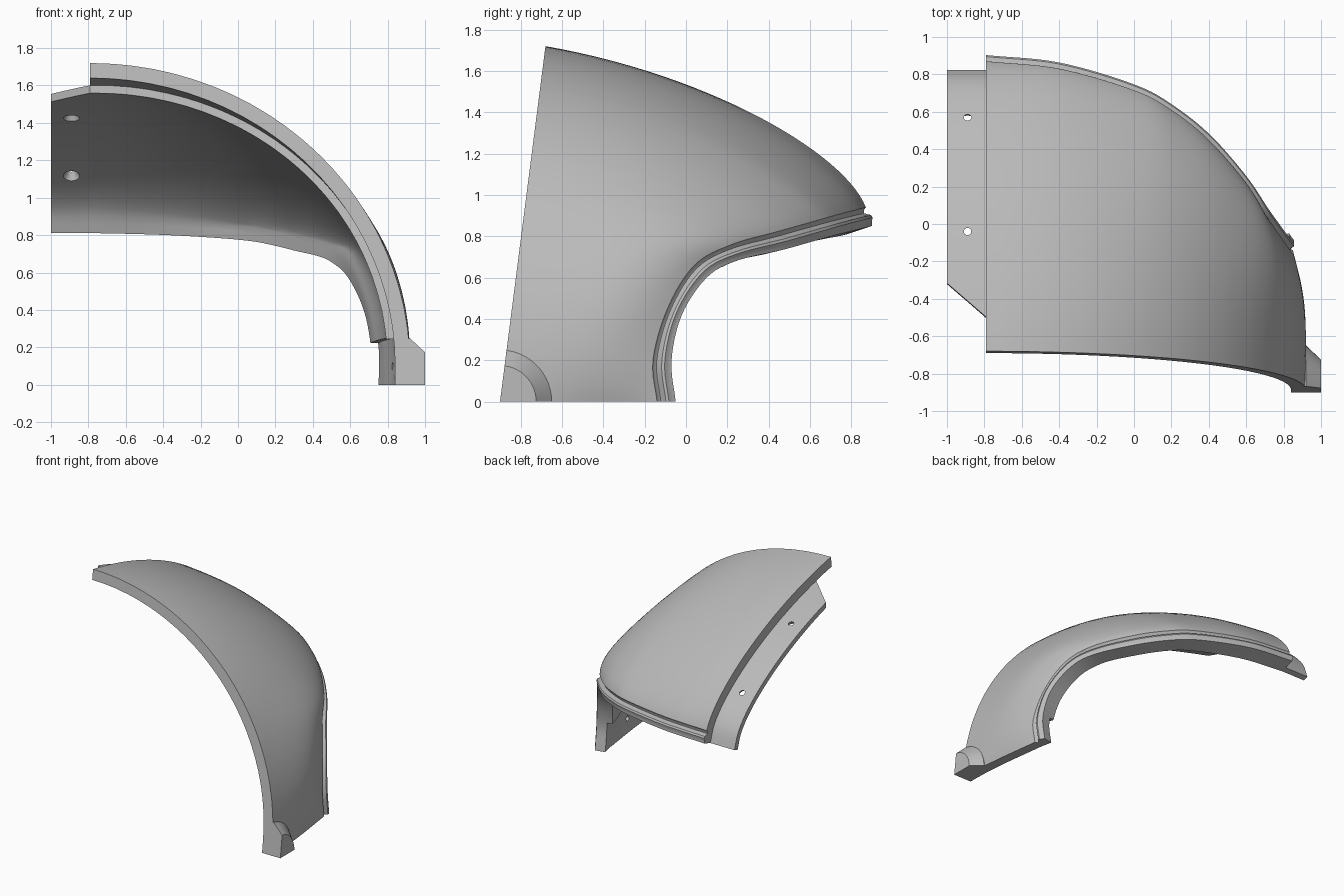
import bpy
import bmesh
from math import sin, cos, pi, radians
from mathutils import Vector

cube = bpy.data.objects.get("Cube")
if cube:
    bpy.data.objects.remove(cube)

grey = bpy.data.materials.new("light_grey")
grey.use_nodes = True
grey.diffuse_color = (0.5, 0.5, 0.5, 1)
grey.node_tree.nodes["Principled BSDF"].inputs["Base Color"].default_value = (0.5, 0.5, 0.5, 1)

CUT = -0.79          # plane where the shell is cut lengthwise
ROWS, COLS = 64, 28


def smooth_path(pts, steps=10):
    """Catmull-Rom curve through the points."""
    p = [Vector(q) for q in pts]
    p = [2 * p[0] - p[1]] + p + [2 * p[-1] - p[-2]]
    out = []
    for a, b, c, d in zip(p, p[1:], p[2:], p[3:]):
        for i in range(steps):
            t = i / steps
            out.append(0.5 * (2 * b + (c - a) * t + (2 * a - 5 * b + 4 * c - d) * t ** 2
                              + (3 * b - a - 3 * c + d) * t ** 3))
    return out + [p[-2]]


def resample(path, n, start=0.0):
    """n + 1 points evenly spaced by length, beginning at a fraction."""
    length = [0.0]
    for a, b in zip(path, path[1:]):
        length.append(length[-1] + (b - a).length)
    out, k = [], 0
    for i in range(n + 1):
        s = length[-1] * (start + (1 - start) * i / n)
        while k < len(path) - 2 and length[k + 1] < s:
            k += 1
        f = (s - length[k]) / max(length[k + 1] - length[k], 1e-9)
        out.append(path[k].lerp(path[k + 1], f))
    return out


def front_y(z):
    return -0.9 + 0.22 * z / 1.72


def offset(grid, dist):
    """Move a grid inward, keeping its borders on the cut, floor and front planes."""
    out = []
    for i, row in enumerate(grid):
        new = []
        for j, p in enumerate(row):
            du = grid[min(i + 1, len(grid) - 1)][j] - grid[max(i - 1, 0)][j]
            dv = row[min(j + 1, len(row) - 1)] - row[max(j - 1, 0)]
            n = du.cross(dv).normalized()
            if n.dot(Vector((p.x + 0.8, 0.3, p.z + 0.2))) < 0:
                n = -n
            if i == 0:
                n.x = 0
            if i == len(grid) - 1:
                n.z = 0
            if j == 0:
                n.y = 0
            q = p - n.normalized() * dist
            if j == 0:
                q.y += front_y(q.z) - front_y(p.z)
            new.append(q)
        out.append(new)
    return out


def finish(bm, name):
    bmesh.ops.recalc_face_normals(bm, faces=bm.faces)
    mesh = bpy.data.meshes.new(name)
    bm.to_mesh(mesh)
    bm.free()
    ob = bpy.data.objects.new(name, mesh)
    bpy.context.collection.objects.link(ob)
    mesh.materials.append(grey)
    return ob


def slab(name, outer, inner):
    """Closed solid between two grids of equal size."""
    bm = bmesh.new()
    a, b = ([[bm.verts.new(p) for p in row] for row in g] for g in (outer, inner))
    m, n = len(a), len(a[0])
    for g in (a, b):
        for i in range(m - 1):
            for j in range(n - 1):
                bm.faces.new((g[i][j], g[i + 1][j], g[i + 1][j + 1], g[i][j + 1]))
    ring = ([(i, 0) for i in range(m)] + [(m - 1, j) for j in range(1, n)]
            + [(i, n - 1) for i in range(m - 2, -1, -1)] + [(0, j) for j in range(n - 2, 0, -1)])
    for (i, j), (k, l) in zip(ring, ring[1:] + ring[:1]):
        bm.faces.new((a[i][j], a[k][l], b[k][l], b[i][j]))
    return finish(bm, name)


def drill(ob, centre, axis, r1, r2, depth):
    """Cut a round, optionally tapered hole."""
    bm = bmesh.new()
    bmesh.ops.create_cone(bm, cap_ends=True, segments=24, radius1=r1, radius2=r2, depth=depth)
    bm.transform(Vector(axis).to_track_quat('Z', 'Y').to_matrix().to_4x4())
    bmesh.ops.translate(bm, verts=bm.verts, vec=centre)
    cutter = finish(bm, "hole_cutter")
    cutter.hide_render = True
    mod = ob.modifiers.new("hole", 'BOOLEAN')
    mod.operation, mod.solver, mod.object = 'DIFFERENCE', 'EXACT', cutter
    bpy.context.view_layer.objects.active = ob
    bpy.ops.object.modifier_apply(modifier=mod.name)
    bpy.data.objects.remove(cutter)


# Guide curves: front arch, end of the smooth skin, lower edge of the rolled rim
arch = [(CUT + 1.71 * sin(a * pi / 48), 0.1 + 1.62 * cos(a * pi / 48)) for a in range(25)] + [(0.92, 0)]
front = resample([Vector((x, front_y(z), z)) for x, z in arch], ROWS)
skin_end = resample(smooth_path([
    (CUT, .87, .94), (-.4, .83, .93), (0, .715, .9), (.2, .61, .87), (.4, .45, .825),
    (.6, .22, .76), (.71, .04, .66), (.8, -.09, .45), (.85, -.16, .2), (.85, -.14, 0)]), ROWS)
rim_end = resample(smooth_path([
    (CUT, .9, .85), (-.4, .86, .84), (0, .74, .81), (.2, .63, .78), (.4, .47, .735),
    (.6, .24, .68), (.7, .1, .6), (.79, -.02, .42), (.83, -.07, .2), (.83, -.05, 0)]), ROWS)

# Rim profile: fraction towards the lower edge, outward height
bead = [(.1, -.012), (.25, -.018), (.35, -.004), (.45, .012), (.6, .016), (.75, .008), (.85, .004), (1, 0)]

skin, core = [], []
for i in range(ROWS + 1):
    u = i / ROWS
    f, r, e = front[i], skin_end[i], rim_end[i]
    radial = Vector((sin(u * pi / 2), 0, cos(u * pi / 2)))
    p1 = f + Vector((0, 0.8 - 0.5 * u, 0)) - radial * 0.14 * (1 - u) * (1 - 1.6 * u)
    p2 = r + Vector((0, -0.1 - 0.15 * u, 0)) + radial * (0.23 * (1 - u) ** 0.6 + 0.03)
    row = []
    for j in range(COLS + 1):
        t = j / COLS
        row.append(f * (1 - t) ** 3 + p1 * 3 * t * (1 - t) ** 2 + p2 * 3 * t * t * (1 - t) + r * t ** 3)
    along = skin_end[min(i + 1, ROWS)] - skin_end[max(i - 1, 0)]
    out = along.cross(e - r)
    if out.dot(radial + Vector((0, 1 - u, 0))) < 0:
        out = -out
    if i == 0:
        out.x = 0
    if i == ROWS:
        out.z = 0
    out.normalize()
    skin.append(row + [r.lerp(e, s) + out * h for s, h in bead])
    core.append(row + [r.lerp(e, s) for s, h in bead])

inside = offset(core, 0.08)
shell = slab("outer_shell", skin, inside)
drill(shell, (0.80, -0.45, 0.1), (1, 0, 0), 0.02, 0.02, 0.13)

# Inner liner, stopping above the floor, with a side flange whose front corner is cut off
liner_rows = [resample(row, 30, 0.11) for row in inside if row[0].z > 0.23]
flange_rows = []
for k in range(6, 0, -1):
    row = resample(inside[0], 30, 0.11 + 0.105 * k / 6)
    flange_rows.append([p + Vector((-0.21 * k / 6, 0, 0)) for p in row])
liner_outer = flange_rows + liner_rows
liner_inner = offset(liner_outer, 0.042)
for p, q in zip(liner_outer[0], liner_inner[0]):
    q.x = p.x
liner = slab("inner_liner_and_flange", liner_outer, liner_inner)

# Countersunk fixing holes, wider on the inside
for y in (-0.04, 0.57):
    k = min(range(1, 30), key=lambda n: abs(liner_outer[3][n].y - y))
    tangent = liner_outer[3][k + 1] - liner_outer[3][k - 1]
    normal = Vector((0, -tangent.z, tangent.y)).normalized()
    z = liner_outer[3][k].z + (y - liner_outer[3][k].y) * tangent.z / tangent.y
    drill(liner, Vector((-0.89, y, z)) - normal * 0.021, normal, 0.048, 0.016, 0.056)

# Bevelled quarter-round foot at the lower front corner
bm = bmesh.new()
rings = []
for x, rad in ((0.86, 0.25), (0.92, 0.25), (1.0, 0.175)):
    pts = [(x, front_y(0), 0)]
    for a in range(13):
        ang = radians(82.7 * a / 12)
        pts.append((x, -0.9 + rad * cos(ang), rad * sin(ang)))
    rings.append([bm.verts.new(p) for p in pts])
for a, b in zip(rings, rings[1:]):
    for k in range(14):
        n = (k + 1) % 14
        bm.faces.new((a[k], a[n], b[n], b[k]))
bm.faces.new(rings[0])
bm.faces.new(rings[-1])
foot = finish(bm, "corner_foot")

for ob in (shell, liner, foot):
    bpy.ops.object.select_all(action='DESELECT')
    ob.select_set(True)
    bpy.context.view_layer.objects.active = ob
    bpy.ops.object.shade_smooth_by_angle(angle=radians(30))
